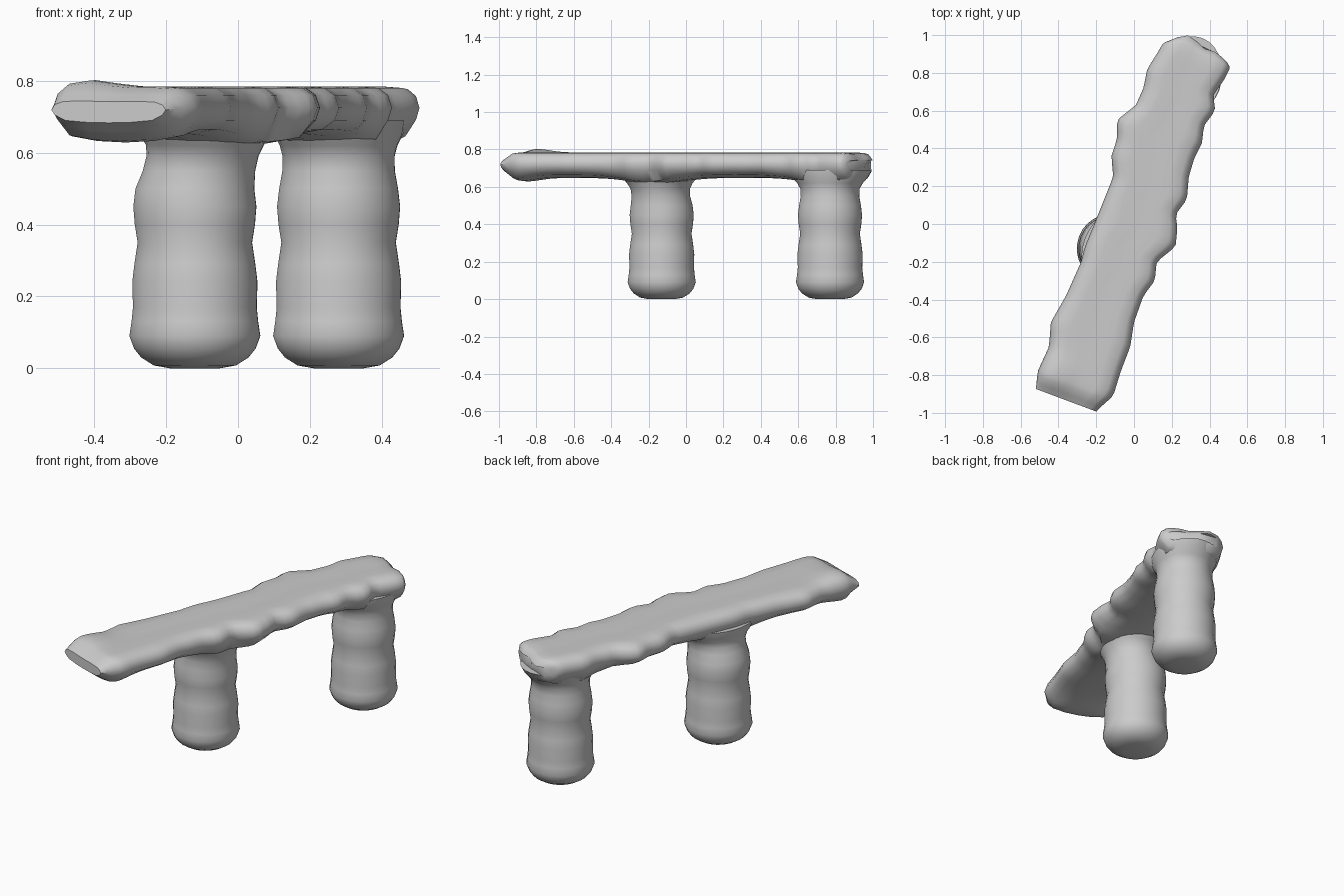
import bpy, bmesh, math
from mathutils import Vector

if "Cube" in bpy.data.objects:
    bpy.data.objects.remove(bpy.data.objects["Cube"])

# Plank axis: s runs along the plank, t across it
D = Vector((0.35, 0.937)).normalized()
P = Vector((D.y, -D.x))

def lerp(table, x):
    if x <= table[0][0]:
        return table[0][1]
    for (a, p), (b, q) in zip(table, table[1:]):
        if x <= b:
            return p + (q - p) * (x - a) / max(b - a, 1e-6)
    return table[-1][1]

def local(points):
    return sorted((Vector(p).dot(D), Vector(p).dot(P)) for p in points)

def make(name, rings):
    bm = bmesh.new()
    rows = [[bm.verts.new(p) for p in r] for r in rings]
    n = len(rows[0])
    for a, b in zip(rows, rows[1:]):
        for i in range(n):
            j = (i + 1) % n
            bm.faces.new((a[i], a[j], b[j], b[i]))
    bm.faces.new(rows[0])
    bm.faces.new(rows[-1])
    bmesh.ops.triangulate(bm, faces=[f for f in bm.faces if len(f.verts) > 4])
    bmesh.ops.recalc_face_normals(bm, faces=bm.faces)
    me = bpy.data.meshes.new(name)
    bm.to_mesh(me)
    bm.free()
    ob = bpy.data.objects.new(name, me)
    bpy.context.collection.objects.link(ob)
    bpy.ops.object.select_all(action='DESELECT')
    ob.select_set(True)
    bpy.context.view_layer.objects.active = ob
    bpy.ops.object.shade_smooth_by_angle(angle=math.radians(50))
    return ob

# Wavy edges of the plank, seen from above
LEFT = local([(-.52, -.88), (-.51, -.78), (-.45, -.65), (-.44, -.52), (-.36, -.38),
              (-.28, -.2), (-.26, -.12), (-.21, 0), (-.17, .1), (-.11, .25),
              (-.12, .36), (-.09, .45), (-.09, .55), (.01, .63), (.05, .72),
              (.07, .82), (.12, .9), (.16, .97)])
RIGHT = local([(-.2, -.99), (-.11, -.91), (-.07, -.78), (-.02, -.65), (0, -.52),
               (.05, -.38), (.11, -.3), (.12, -.2), (.22, -.12), (.23, -.02),
               (.22, .05), (.28, .13), (.29, .25), (.32, .35), (.36, .43),
               (.37, .52), (.43, .6), (.42, .68), (.48, .77), (.51, .83)])
# Rounded cross-section: position across, height
SECTION = [(0, .725), (.03, .76), (.1, .78), (.25, .784), (.42, .781), (.58, .781),
           (.75, .784), (.9, .78), (.97, .76), (1, .725), (.97, .69), (.88, .665),
           (.7, .652), (.5, .648), (.3, .652), (.12, .665), (.03, .69)]
# Uneven far end, and thickness along the plank
BULGE = [(0, -.01), (.2, .05), (.35, .05), (.55, .015), (.8, .02), (1, -.01)]
THICK = [(-1.0, .4), (-.93, 1), (.93, 1), (.965, .9), (.985, .4)]
LEGS = {"front_leg": (-.12, -.13, .03), "back_leg": (.28, .77, 0)}

rings = []
stations = [-1.0 + 1.95 * i / 60 for i in range(61)] + [.967, .98, .985]
for s in stations:
    tl, tr = lerp(LEFT, s), lerp(RIGHT, s)
    k = lerp(THICK, s)
    if s > .96:
        tl, tr = tl + (s - .96), tr - (s - .96)
    ring = []
    for u, z in SECTION:
        if z < .68:
            for x, y, _ in LEGS.values():
                s0 = Vector((x, y)).dot(D)
                z -= .035 * math.exp(-((s - s0) / .2) ** 2)
            z -= .02 * math.exp(-((s + .92) / .12) ** 2)
        elif z > .75:
            z += .018 * math.exp(-((s + .88) / .1) ** 2 - ((u - .25) / .25) ** 2)
        z = .715 + (z - .715) * k
        w = max(0, (s - .8) / .185)
        q = D * (s + lerp(BULGE, u) * w * w) + P * (tl + (tr - tl) * u)
        ring.append((q.x, q.y, z))
    rings.append(ring)
make("plank", rings)

# Gently rippled round legs: height, radius
LEG = [(0, .07), (.008, .115), (.03, .15), (.055, .17), (.09, .183), (.13, .177),
       (.17, .173), (.24, .175), (.29, .169), (.35, .16), (.4, .168), (.45, .172),
       (.5, .166), (.55, .157), (.59, .156), (.62, .162), (.65, .175), (.69, .18)]
for name, (x, y, shift) in LEGS.items():
    rings = []
    for z, r in LEG:
        c = Vector((x, y)) + P * shift * max(0, min(1, (z - .5) / .12))
        flare = 1 + .25 * max(0, (z - .58) / .1)
        ring = []
        for i in range(28):
            a = math.tau * i / 28
            q = c + D * r * flare * math.cos(a) + P * r * math.sin(a)
            ring.append((q.x, q.y, z))
        rings.append(ring)
    make(name, rings)
